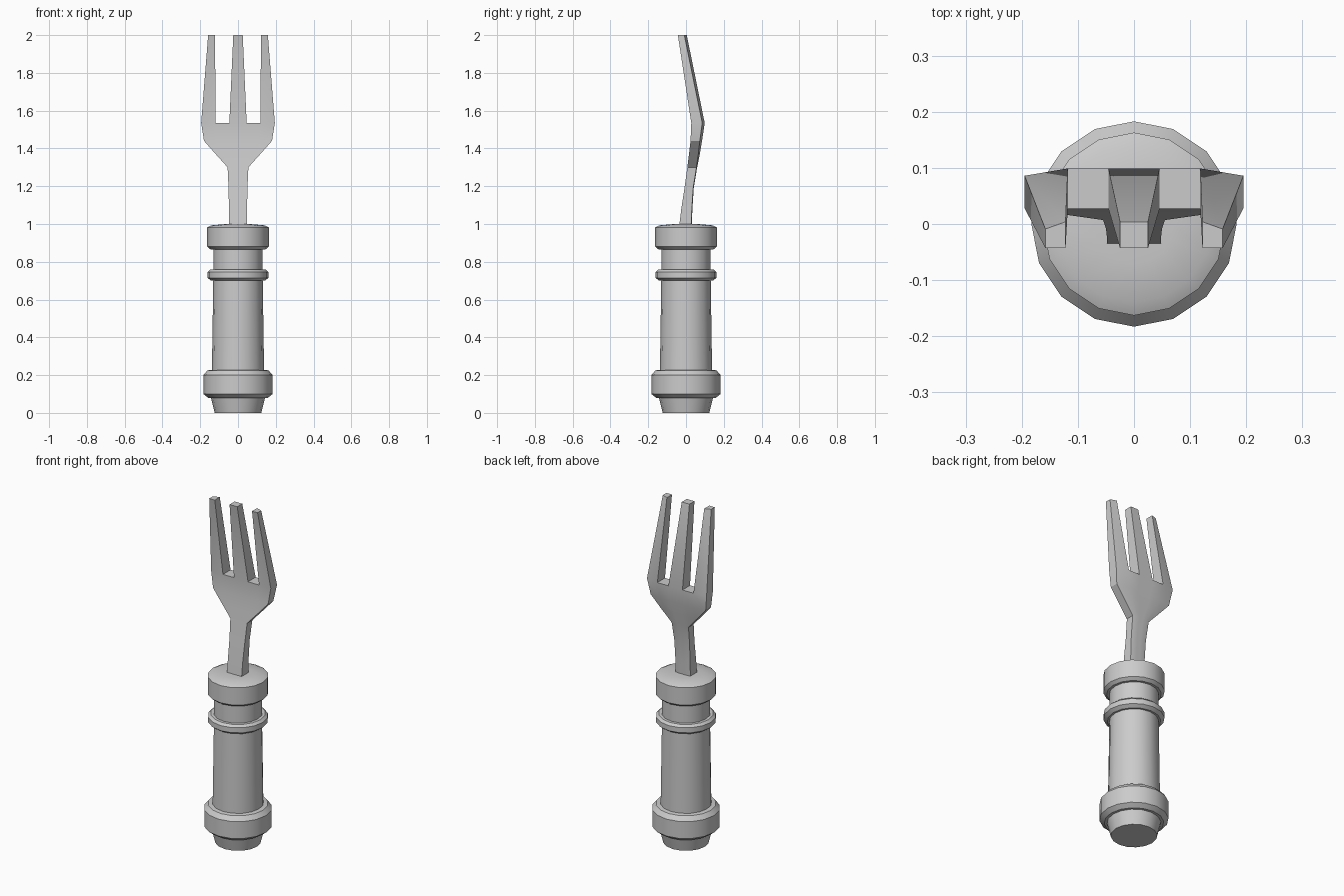
import bpy, bmesh, math

if "Cube" in bpy.data.objects:
    bpy.data.objects.remove(bpy.data.objects["Cube"])


def finish(bm, name):
    bmesh.ops.recalc_face_normals(bm, faces=bm.faces)
    me = bpy.data.meshes.new(name)
    bm.to_mesh(me)
    bm.free()
    ob = bpy.data.objects.new(name, me)
    bpy.context.collection.objects.link(ob)
    bpy.ops.object.select_all(action='DESELECT')
    bpy.context.view_layer.objects.active = ob
    ob.select_set(True)
    bpy.ops.object.shade_smooth_by_angle(angle=math.radians(30))
    return ob


def lathe(name, profile, sides=16):
    bm = bmesh.new()
    rings = [[bm.verts.new((r * math.cos(2 * math.pi * i / sides),
                            r * math.sin(2 * math.pi * i / sides), z))
              for i in range(sides)] for r, z in profile]
    for a, b in zip(rings, rings[1:]):
        for i in range(sides):
            j = (i + 1) % sides
            bm.faces.new((a[i], a[j], b[j], b[i]))
    bm.faces.new(rings[0])
    bm.faces.new(rings[-1])
    return finish(bm, name)


# Turned handle: foot, lower collar, grip, thin ring, neck and top cap
lathe("handle", [
    (0.123, 0), (0.143, 0.08), (0.158, 0.08), (0.183, 0.10), (0.183, 0.20),
    (0.162, 0.225), (0.138, 0.228), (0.131, 0.70), (0.142, 0.70),
    (0.162, 0.715), (0.162, 0.745), (0.148, 0.758), (0.131, 0.758),
    (0.131, 0.865), (0.145, 0.865), (0.163, 0.88), (0.163, 0.982),
    (0.14, 0.993), (0.07, 0.999)])

# Fork: rows of (z, half width, front y, back y); columns split into 5 strips
rows = [(0.98, 0.048, -0.037, 0.030), (1.08, 0.048, -0.025, 0.034),
        (1.19, 0.050, -0.008, 0.041), (1.30, 0.055, 0.007, 0.059),
        (1.37, 0.118, 0.016, 0.073), (1.44, 0.180, 0.024, 0.085),
        (1.535, 0.195, 0.028, 0.099)]
bm = bmesh.new()


def row(z, xs, front, back, edge_thin):
    pts = [-x for x in xs] + list(reversed(xs))
    out = []
    for i, x in enumerate(pts):
        thin = edge_thin if i in (0, 5) else 0
        out.append((bm.verts.new((x, front, z)), bm.verts.new((x, back - thin, z))))
    return out


grid = [row(z, [h, h * 0.605, h * 0.235], f, b, 0.013 * h / 0.195)
        for z, h, f, b in rows]
tips = row(2.0, [0.158, 0.122, 0.025], -0.043, 0.004, 0.013)
grid.append(tips)


def side(p, q, r, s):
    bm.faces.new((p, q, r, s))


for k, (lo, hi) in enumerate(zip(grid, grid[1:])):
    tine = k == len(rows) - 1
    for i in range(5):
        if tine and i % 2:
            # floor of the gap between tines
            side(lo[i][0], lo[i + 1][0], lo[i + 1][1], lo[i][1])
            continue
        for n in (0, 1):
            side(lo[i][n], lo[i + 1][n], hi[i + 1][n], hi[i][n])
        if tine or i == 0:
            side(lo[i][0], lo[i][1], hi[i][1], hi[i][0])
        if tine or i == 4:
            side(lo[i + 1][0], lo[i + 1][1], hi[i + 1][1], hi[i + 1][0])
# tine tips and hidden stem end
for i in (0, 2, 4):
    side(tips[i][0], tips[i + 1][0], tips[i + 1][1], tips[i][1])
for i in range(5):
    g = grid[0]
    side(g[i][0], g[i + 1][0], g[i + 1][1], g[i][1])
finish(bm, "fork_head")
